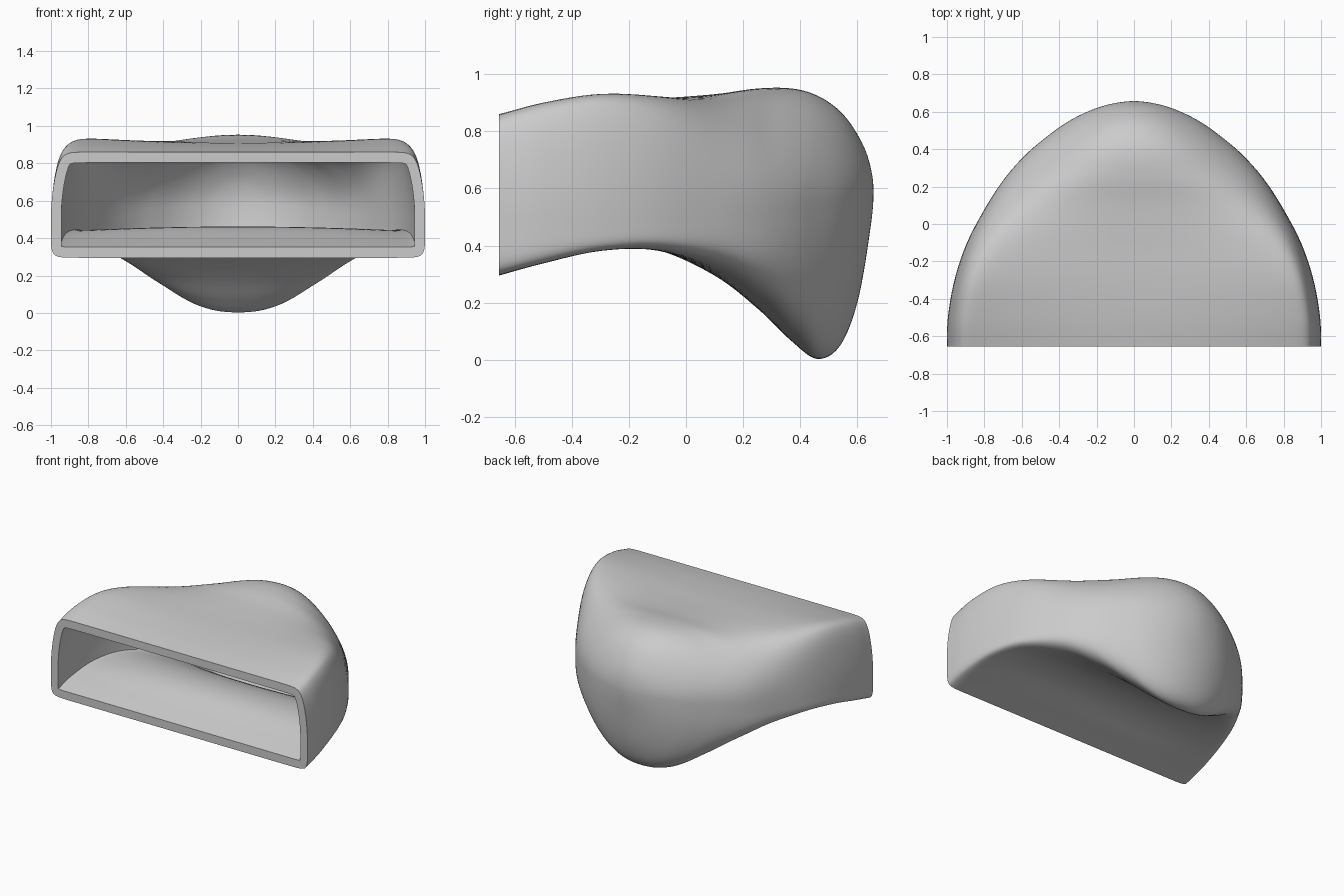
import bpy, bmesh, math
from mathutils import Vector

cube = bpy.data.objects.get("Cube")
if cube:
    bpy.data.objects.remove(cube)

WALL = 0.055      # shell thickness
STEPS = 6         # rings between stations

# Stations: y, half width, top centre, top edge, bottom edge, bottom centre,
# then squareness across, of the upper half and of the lower half
STATIONS = [
    (-0.655, 1.00, 0.86, 0.86, 0.295, 0.295, 40, 10, 8),
    (-0.5, 0.995, 0.885, 0.905, 0.335, 0.345, 36, 10, 8),
    (-0.3, 0.96, 0.905, 0.94, 0.375, 0.405, 28, 9, 8),
    (-0.1, 0.893, 0.915, 0.93, 0.38, 0.385, 16, 6, 7),
    (0.1, 0.787, 0.93, 0.88, 0.33, 0.295, 8, 3.5, 5),
    (0.25, 0.687, 0.95, 0.85, 0.24, 0.18, 4, 3, 4.5),
    (0.37, 0.58, 0.95, 0.83, 0.13, 0.065, 3, 2.6, 3.2),
    (0.46, 0.475, 0.925, 0.82, 0.07, 0.003, 2.6, 2.4, 2.7),
    (0.54, 0.365, 0.87, 0.8, 0.09, 0.05, 2.3, 2.1, 2.3),
    (0.6, 0.25, 0.79, 0.76, 0.23, 0.2, 2.1, 2, 2.1),
    (0.64, 0.132, 0.70, 0.69, 0.43, 0.42, 2, 2, 2),
    (0.657, 0, 0.59, 0.59, 0.59, 0.59, 2, 2, 2),
]


def mirrored(end, inner):
    return tuple(2 * a - b for a, b in zip(end, inner))


def spline(a, b, c, d, t):
    return [0.5 * (2 * q + (r - p) * t + (2 * p - 5 * q + 4 * r - s) * t ** 2
                   + (3 * q - p - 3 * r + s) * t ** 3)
            for p, q, r, s in zip(a, b, c, d)]


def side_points(start, end, count):
    """Points along one side of a square, denser near its corners."""
    for i in range(count):
        k = 0.5 - 0.5 * math.cos(math.pi * i / count)
        yield Vector(start).lerp(Vector(end), k)


CORNERS = [(1, -1), (1, 1), (-1, 1), (-1, -1)]
SQUARE = []
for i, count in enumerate((32, 48, 32, 48)):
    SQUARE += side_points(CORNERS[i], CORNERS[(i + 1) % 4], count)


def section(y, w, top, top_edge, low_edge, low, n, n_top, n_low):
    """Rounded box section with a raised top and a sagging bottom."""
    ring = []
    middle = 0.5 + 0.21 * max(y, 0) ** 2       # height of the widest line
    for p in SQUARE:
        u, v = p / (abs(p.x) ** n + abs(p.y) ** n) ** (1 / n)
        bump = 1 - u * u
        if v > 0:
            limit = top_edge + (top - top_edge) * bump
            rise = v ** (n / n_top)
            u *= 1 - 0.055 * rise ** 2      # walls lean in towards the top
        else:
            limit = low_edge + (low - low_edge) * bump
            rise = abs(v) ** (n / n_low)
        ring.append((w * u, y, middle + (limit - middle) * rise))
    return ring


# Outer skin, closed at the rounded back
tail = mirrored(STATIONS[-1], STATIONS[-2])
tail = (STATIONS[-2][0],) + tail[1:]
path = [mirrored(STATIONS[0], STATIONS[1])] + STATIONS + [tail]
sections = []
for i in range(1, len(path) - 2):
    for k in range(STEPS):
        sections.append(section(*spline(*path[i - 1:i + 3], k / STEPS)))

bm = bmesh.new()
outer = [[bm.verts.new(co) for co in ring] for ring in sections]
outer_tip = bm.verts.new((0, STATIONS[-1][0], STATIONS[-1][2]))


def skin(rings, tip, flip):
    count = len(SQUARE)
    for j in range(count):
        k = (j + 1) % count
        faces = [(a[j], b[j], b[k], a[k]) for a, b in zip(rings, rings[1:])]
        faces.append((rings[-1][j], tip, rings[-1][k]))
        for f in faces:
            bm.faces.new(f[::-1] if flip else f)


skin(outer, outer_tip, False)
bm.normal_update()

# Inner skin, offset by the wall thickness and trimmed level with the front
inner = [[bm.verts.new(v.co - v.normal * WALL) for v in ring] for ring in outer]
inner_tip = bm.verts.new(outer_tip.co - outer_tip.normal * WALL)
for v, behind in zip(inner[0], inner[1]):
    k = (STATIONS[0][0] - v.co.y) / (behind.co.y - v.co.y)
    v.co = v.co.lerp(behind.co, k)
skin(inner, inner_tip, True)

# Flat front rim
for j in range(len(SQUARE)):
    k = (j + 1) % len(SQUARE)
    bm.faces.new((outer[0][j], outer[0][k], inner[0][k], inner[0][j]))

bmesh.ops.recalc_face_normals(bm, faces=bm.faces)
mesh = bpy.data.meshes.new("hollow_shell")
bm.to_mesh(mesh)
bm.free()

shell = bpy.data.objects.new("hollow_shell", mesh)
bpy.context.collection.objects.link(shell)

grey = bpy.data.materials.new("plain_grey")
grey.use_nodes = True
colour = (0.6, 0.6, 0.6, 1)
grey.diffuse_color = colour
for node in grey.node_tree.nodes:
    if node.type == "BSDF_PRINCIPLED":
        node.inputs["Base Color"].default_value = colour
mesh.materials.append(grey)

bpy.ops.object.select_all(action="DESELECT")
shell.select_set(True)
bpy.context.view_layer.objects.active = shell
bpy.ops.object.shade_smooth_by_angle(angle=math.radians(50))
